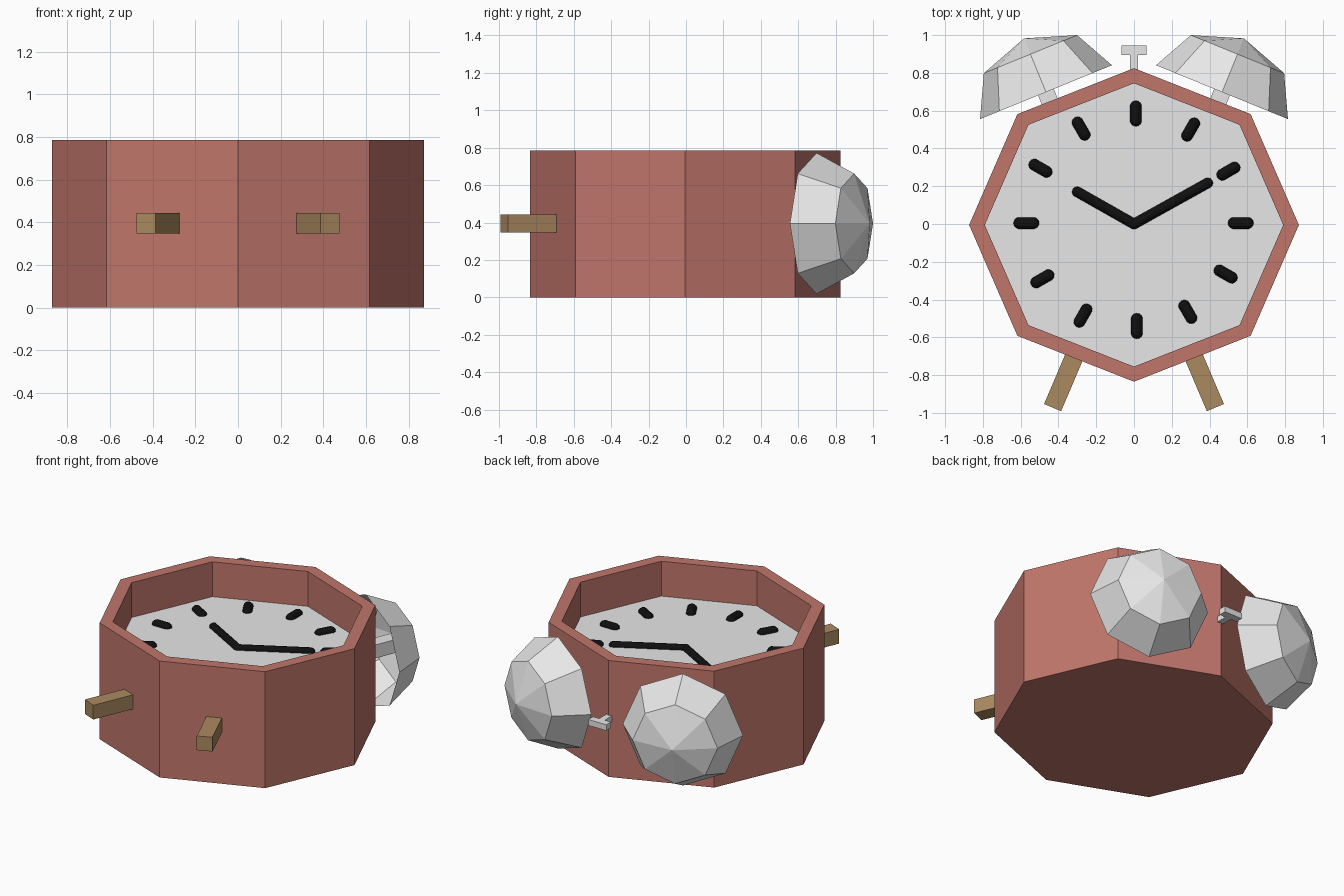
import bpy, bmesh, math
from mathutils import Vector, Matrix

if "Cube" in bpy.data.objects:
    bpy.data.objects.remove(bpy.data.objects["Cube"])


def material(name, rgb):
    m = bpy.data.materials.new(name)
    m.diffuse_color = (*rgb, 1)
    m.use_nodes = True
    m.node_tree.nodes["Principled BSDF"].inputs["Base Color"].default_value = m.diffuse_color
    return m


RED = material("brick red", (0.53, 0.18, 0.147))
GREY = material("light grey", (0.8, 0.8, 0.8))
WOOD = material("wood brown", (0.41, 0.254, 0.117))
BLACK = material("black", (0.005, 0.005, 0.005))

MID = 0.395       # mid height of the case
FLOOR = 0.55      # height of the dial
CY = -0.005       # case centre in y


def finish(name, bm, mat, normals=True):
    if normals:
        bmesh.ops.recalc_face_normals(bm, faces=bm.faces)
    me = bpy.data.meshes.new(name)
    bm.to_mesh(me)
    bm.free()
    me.materials.append(mat)
    ob = bpy.data.objects.new(name, me)
    bpy.context.collection.objects.link(ob)
    return ob


def octagon(bm, rx, ry, z):
    return [bm.verts.new((rx * math.cos(i * math.pi / 4),
                          CY + ry * math.sin(i * math.pi / 4), z)) for i in range(8)]


def bar(name, a, b, width, depth, mat):
    """Box from a to b in plan, centred on the mid height."""
    a, b = Vector((*a, MID)), Vector((*b, MID))
    d = b - a
    bm = bmesh.new()
    bmesh.ops.create_cube(bm, size=1)
    bm.transform(Matrix.Translation((a + b) / 2)
                 @ Matrix.Rotation(math.atan2(d.y, d.x), 4, 'Z')
                 @ Matrix.Diagonal((d.length, width, depth, 1)))
    return finish(name, bm, mat)


def capsule(name, a, b, r, z):
    """Rounded rod between the end centres a and b."""
    a, b = Vector((*a, z)), Vector((*b, z))
    d = b - a
    bm = bmesh.new()
    bmesh.ops.create_uvsphere(bm, u_segments=12, v_segments=7, radius=r)
    for v in bm.verts:
        v.co.z += math.copysign(d.length / 2, v.co.z)
    bm.transform(Matrix.Translation((a + b) / 2)
                 @ d.to_track_quat('Z', 'Y').to_matrix().to_4x4())
    return finish(name, bm, BLACK)


# Case: octagonal tub with a recessed front
bm = bmesh.new()
rings = [octagon(bm, 0.873, 0.83, 0), octagon(bm, 0.873, 0.83, 0.785),
         octagon(bm, 0.79, 0.75, 0.785), octagon(bm, 0.79, 0.75, FLOOR)]
bm.faces.new(rings[0][::-1])
for lo, hi in zip(rings, rings[1:]):
    for i in range(8):
        j = (i + 1) % 8
        bm.faces.new((lo[i], lo[j], hi[j], hi[i]))
finish("case", bm, RED, normals=False)

# Dial
bm = bmesh.new()
bm.faces.new(octagon(bm, 0.79, 0.75, FLOOR))
finish("dial", bm, GREY, normals=False)

# Hour marks, clockwise from twelve
marks = [(0.01, 0.585), (0.30, 0.50), (0.50, 0.28), (0.565, 0.005),
         (0.485, -0.265), (0.285, -0.465), (0.015, -0.54), (-0.27, -0.485),
         (-0.485, -0.29), (-0.57, 0.005), (-0.495, 0.295), (-0.28, 0.505)]
for i, (x, y) in enumerate(marks):
    t = math.pi / 2 - i * math.pi / 6
    c, d = Vector((x, y)), Vector((math.cos(t), math.sin(t))) * 0.037
    capsule(f"hour_mark_{i + 1}", c - d, c + d, 0.031, FLOOR)

# Hands
capsule("hour_hand", (0, 0), (-0.30, 0.17), 0.028, FLOOR)
capsule("minute_hand", (0, 0), (0.39, 0.217), 0.028, FLOOR)

# Bells, bell posts and feet on both sides
for side, s in (("right", 1), ("left", -1)):
    n = Vector((s * 0.378, 0.926, 0))
    centre = Vector((s * 0.466, 0.698, MID))
    across = Vector((0, 0, 1)).cross(n)
    frame = Matrix((across, (0, 0, 1), n)).transposed().to_4x4()
    bm = bmesh.new()
    bmesh.ops.create_uvsphere(bm, u_segments=8, v_segments=4, radius=0.377)
    bmesh.ops.delete(bm, geom=[v for v in bm.verts if v.co.z < -0.01], context='VERTS')
    bm.transform(Matrix.Translation(centre) @ frame @ Matrix.Diagonal((1, 1, 0.815, 1)))
    # keep the open dome facing outwards
    bm.normal_update()
    for f in bm.faces:
        if f.normal.dot(f.calc_center_median() - centre) < 0:
            f.normal_flip()
    finish(f"{side}_bell", bm, GREY, normals=False)

    c = centre.xy
    bar(f"{side}_bell_post", c - n.xy * 0.12, c + n.xy * 0.27, 0.09, 0.09, GREY)
    bar(f"{side}_foot", (s * 0.30, -0.665), (s * 0.431, -0.972), 0.098, 0.096, WOOD)

# Hammer between the bells
bar("hammer_stem", (0, 0.80), (0, 0.90), 0.042, 0.04, GREY)
bar("hammer_head", (-0.067, 0.92), (0.067, 0.92), 0.05, 0.04, GREY)
